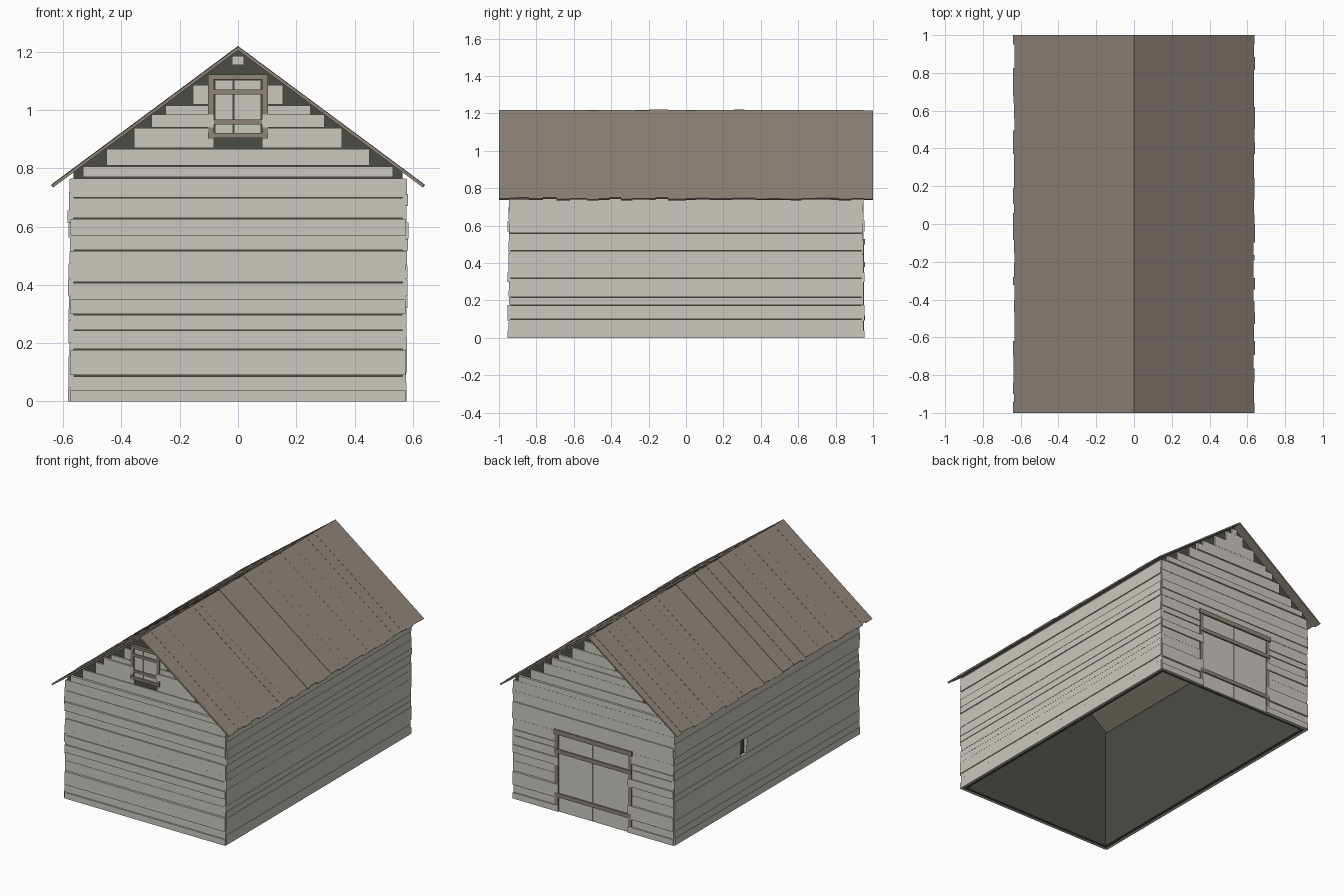
import bpy, bmesh, random
from mathutils import Vector

random.seed(4)
cube = bpy.data.objects.get("Cube")
if cube:
    bpy.data.objects.remove(cube, do_unlink=True)


def material(name, rgb):
    lin = [((c / 255 + 0.055) / 1.055) ** 2.4 for c in rgb] + [1.0]
    m = bpy.data.materials.new(name)
    m.use_nodes = True
    m.diffuse_color = lin
    m.node_tree.nodes["Principled BSDF"].inputs["Base Color"].default_value = lin
    return m


PALE = material("weathered_pale_wood", (204, 200, 192))
BROWN = material("brown_wood", (142, 131, 121))
DARK = material("dark_lining", (76, 76, 70))

HALF_X, HALF_Y = 0.575, 0.94      # wall planes
RIDGE, SLOPE = 1.205, 0.742       # underside of the roof


def roof_x(z):
    return (RIDGE - z) / SLOPE


def prism(bm, profile, y0, y1):
    """Extrude an (x, z) outline from y0 to y1."""
    low = bm.faces.new([bm.verts.new((x, y0, z)) for x, z in profile])
    moved = bmesh.ops.extrude_face_region(bm, geom=[low])["geom"]
    verts = [g for g in moved if isinstance(g, bmesh.types.BMVert)]
    bmesh.ops.translate(bm, verts=verts, vec=Vector((0, y1 - y0, 0)))


def box(bm, x0, x1, y0, y1, z0, z1):
    prism(bm, [(x0, z0), (x1, z0), (x1, z1), (x0, z1)], y0, y1)


def finish(bm, name, mat):
    bmesh.ops.recalc_face_normals(bm, faces=bm.faces)
    mesh = bpy.data.meshes.new(name)
    bm.to_mesh(mesh)
    bm.free()
    mesh.materials.append(mat)
    ob = bpy.data.objects.new(name, mesh)
    bpy.context.collection.objects.link(ob)
    return ob


def split(bounds, size):
    """Cut each span into boards of uneven width."""
    cuts = [bounds[0]]
    for a, b in zip(bounds, bounds[1:]):
        n = max(1, round((b - a) / size))
        for i in range(1, n):
            cuts.append(a + (b - a) * (i + random.uniform(-0.3, 0.3)) / n)
        cuts.append(b)
    return list(zip(cuts, cuts[1:]))


# Dark inner lining, open underneath
bm = bmesh.new()
w = HALF_X - 0.01
eave = RIDGE - SLOPE * w
for s in (-1, 1):
    prism(bm, [(-w, 0), (w, 0), (w, eave), (0, RIDGE), (-w, eave)],
          s * HALF_Y, s * (HALF_Y - 0.02))
    box(bm, s * w, s * (w - 0.02), -HALF_Y + 0.02, HALF_Y - 0.02, 0, eave)
finish(bm, "inner_lining", DARK)

# Gable boards, stepped under the roof and cut around the openings
ROWS = [0, .04, .09, .18, .245, .30, .35, .41, .45, .52, .57, .63, .70, .77,
        .81, .87, .94, .985, 1.02, 1.09, 1.155, 1.19]
PROUD = {0, 2, 5, 10, 13, 16}


def gable(name, s, hole_x, hole_z0, hole_z1):
    bm = bmesh.new()
    for i, (z0, z1) in enumerate(zip(ROWS, ROWS[1:])):
        half = min(HALF_X, roof_x(z1))
        out = s * (HALF_Y + (0.015 if i in PROUD else random.uniform(.007, .01)))
        top = z1 - random.choice((0.001, 0.004))
        if z0 >= hole_z0 and z0 < hole_z1 - 0.001:
            if half > hole_x:
                for side in (-1, 1):
                    box(bm, side * hole_x, side * half, s * (HALF_Y - .002), out, z0, top)
        else:
            box(bm, -half, half, s * (HALF_Y - .002), out, z0, top)
    finish(bm, name, PALE)


gable("front_gable_boards", -1, 0.082, 0.87, 1.155)
gable("back_gable_boards", 1, 0.25, 0, 0.52)

# Side boards, with a small opening in one wall
for s, name in ((-1, "right_wall_boards"), (1, "left_wall_boards")):
    bm = bmesh.new()
    for z0, z1 in split([0, .32, .42, .765], 0.052):
        out = s * (HALF_X + random.uniform(0.001, 0.01))
        end = HALF_Y + random.uniform(0.004, 0.009)
        spans = [(-end, end)]
        if s < 0 and z0 > 0.31 and z1 < 0.43:
            spans = [(-end, 0.21), (0.27, end)]
        for y0, y1 in spans:
            box(bm, s * (w - .001), out, y0, y1, z0, z1 - 0.0015)
    finish(bm, name, PALE)

# Roof boards running from ridge to eave
for s, name in ((-1, "right_roof_boards"), (1, "left_roof_boards")):
    bm = bmesh.new()
    for y0, y1 in split([-1, -.9, -.84, -.62, -.53, .95, 1], 0.065):
        t = random.uniform(0.011, 0.015)
        e = random.uniform(0.632, 0.642)
        prism(bm, [(0, RIDGE), (0, RIDGE + t), (s * e, RIDGE + t - SLOPE * e),
                   (s * (e - .008), RIDGE - SLOPE * (e - .008))], y0, y1)
    finish(bm, name, BROWN)


def shutters(name, s, half, seam, z0, z1):
    """Pair of pale leaves with a narrow dark seam."""
    bm = bmesh.new()
    for a, b in ((-half, seam - .002), (seam + .002, half)):
        box(bm, a, b, s * (HALF_Y - .002), s * (HALF_Y + .008), z0, z1)
    finish(bm, name, PALE)


def trim(name, s, pieces):
    """Brown strips given as x0, x1, z0, z1, reach from the wall."""
    bm = bmesh.new()
    for x0, x1, z0, z1, reach in pieces:
        box(bm, x0, x1, s * (HALF_Y - .002), s * (HALF_Y + reach), z0, z1)
    finish(bm, name, BROWN)


# Loft hatch in the front gable
shutters("loft_hatch", -1, 0.079, -0.015, 0.922, 1.104)
trim("loft_hatch_frame", -1,
     [(-.103, -.083, .90, 1.12, .013), (.083, .103, .90, 1.12, .013),
      (-.103, .103, 1.105, 1.122, .018), (-.103, .103, .905, .922, .018)])
trim("loft_hatch_straps", -1,
     [(-.083, .083, 1.053, 1.07, .016), (-.083, .083, .95, .967, .016)])

# Double door in the back gable
shutters("back_door", 1, 0.248, 0.005, 0, 0.50)
trim("back_door_frame", 1,
     [(-.275, -.25, 0, .52, .013), (.25, .275, 0, .52, .013),
      (-.28, .28, .50, .53, .018)])
trim("back_door_straps", 1,
     [(-.275, .275, .38, .405, .017), (-.275, .275, .095, .12, .017)])
